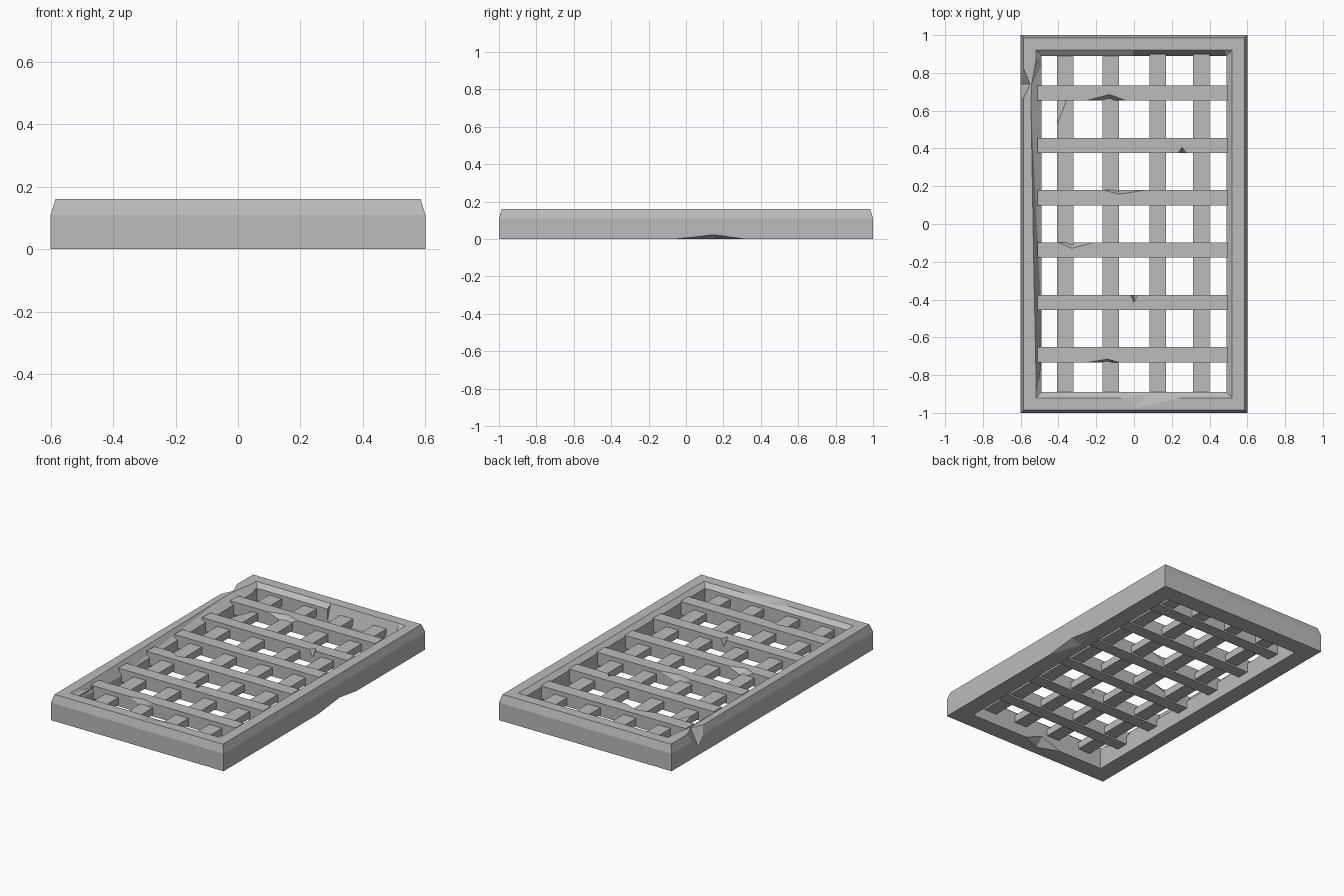
import bpy
import bmesh

cube = bpy.data.objects.get("Cube")
if cube:
    bpy.data.objects.remove(cube, do_unlink=True)

stone = bpy.data.materials.new("worn grey")
stone.use_nodes = True
GREY = (0.5, 0.5, 0.5, 1)
stone.diffuse_color = GREY
stone.node_tree.nodes["Principled BSDF"].inputs["Base Color"].default_value = GREY


def finish(name, bm):
    bmesh.ops.recalc_face_normals(bm, faces=bm.faces[:])
    mesh = bpy.data.meshes.new(name)
    bm.to_mesh(mesh)
    bm.free()
    mesh.materials.append(stone)
    obj = bpy.data.objects.new(name, mesh)
    bpy.context.scene.collection.objects.link(obj)
    return obj


def bar(name, x0, x1, y0, y1, z0, z1):
    bm = bmesh.new()
    bmesh.ops.create_cube(bm, size=1)
    for v in bm.verts:
        v.co.x = x1 if v.co.x > 0 else x0
        v.co.y = y1 if v.co.y > 0 else y0
        v.co.z = z1 if v.co.z > 0 else z0
    return finish(name, bm)


def chip(target, points):
    """Cut the convex hull of a few points out of a part."""
    bm = bmesh.new()
    for p in points:
        bm.verts.new(p)
    bmesh.ops.convex_hull(bm, input=bm.verts[:])
    cutter = finish("chip_cutter", bm)
    cutter.hide_render = True
    mod = target.modifiers.new("chip", "BOOLEAN")
    mod.operation = "DIFFERENCE"
    mod.solver = "EXACT"
    mod.object = cutter
    bpy.context.view_layer.update()
    graph = bpy.context.evaluated_depsgraph_get()
    worn = bpy.data.meshes.new_from_object(target.evaluated_get(graph))
    target.modifiers.clear()
    target.data = worn
    bpy.data.objects.remove(cutter, do_unlink=True)


# Frame: one cross-section carried round a rectangle
section = [(0, 0), (0, 0.11), (0.015, 0.16), (0.08, 0.16), (0.11, 0.135), (0.11, 0)]
bm = bmesh.new()
rings = []
for inset, z in section:
    w, d = 0.6 - inset, 1 - inset
    rings.append([bm.verts.new((sx * w, sy * d, z))
                  for sx, sy in ((-1, -1), (1, -1), (1, 1), (-1, 1))])
for a, b in zip(rings, rings[1:] + rings[:1]):
    for i in range(4):
        j = (i + 1) % 4
        bm.faces.new((a[i], a[j], b[j], b[i]))
frame = finish("frame", bm)

# Frame wear: outer corner dent, lower edge, inner edges
chip(frame, [(-0.62, 0.92, 0.17), (-0.62, 0.58, 0.17), (-0.545, 0.74, 0.17), (-0.61, 0.74, 0.04)])
chip(frame, [(0.61, -0.11, -0.002), (0.61, 0.36, -0.002), (0.61, 0.15, 0.027), (0.53, 0.15, -0.002)])
chip(frame, [(0.14, -0.88, -0.01), (-0.23, -0.88, -0.01), (-0.04, -0.95, -0.01), (-0.04, -0.88, 0.06)])
chip(frame, [(-0.52, 0.89, 0.165), (-0.55, 0.72, 0.165), (-0.535, -0.15, 0.165),
             (-0.52, -0.9, 0.165), (-0.47, 0.88, 0.11), (-0.47, -0.88, 0.08), (-0.46, 0, 0.165)])
chip(frame, [(-0.15, -0.88, 0.162), (0.45, -0.88, 0.162), (0, -0.985, 0.162), (0.1, -0.87, 0.14)])
chip(frame, [(x, y, z) for x in (0, 0.48)
             for y, z in ((0.92, 0.165), (0.885, 0.05), (0.87, 0.165))])

# Long bars, set lower
long_bars = [bar(f"long_bar_{i + 1}", x - 0.044, x + 0.044, -0.9, 0.9, 0.07, 0.115)
             for i, x in enumerate((-0.363, -0.123, 0.125, 0.357))]

# Cross bars, laid over the long bars
cross_bars = []
for i in range(6):
    y = -0.692 + i * 0.277
    cross_bars.append(bar(f"cross_bar_{i + 1}", -0.512, 0.495, y - 0.04, y + 0.04, 0.06, 0.142))

# Notches in cross bar edges: bar, side, start, end, tip, depth
for i, side, x0, x1, tip, depth in (
        (5, -1, -0.27, -0.03, -0.13, 0.037), (3, 1, -0.17, 0.08, -0.08, 0.025),
        (2, 1, -0.41, -0.2, -0.33, 0.035), (0, -1, -0.26, -0.07, -0.14, 0.02),
        (4, -1, 0.23, 0.28, 0.255, 0.035), (1, 1, -0.02, 0.02, 0, 0.045)):
    y = -0.692 + i * 0.277
    edge = y + side * 0.042
    chip(cross_bars[i], [(x0, edge, 0.145), (x1, edge, 0.145),
                         (tip, edge - side * depth, 0.145), (tip, edge, 0.095)])

# Worn edge on one long bar
chip(long_bars[0], [(-0.41, 0.66, 0.12), (-0.41, 0.5, 0.12), (-0.35, 0.655, 0.12), (-0.41, 0.655, 0.08)])
